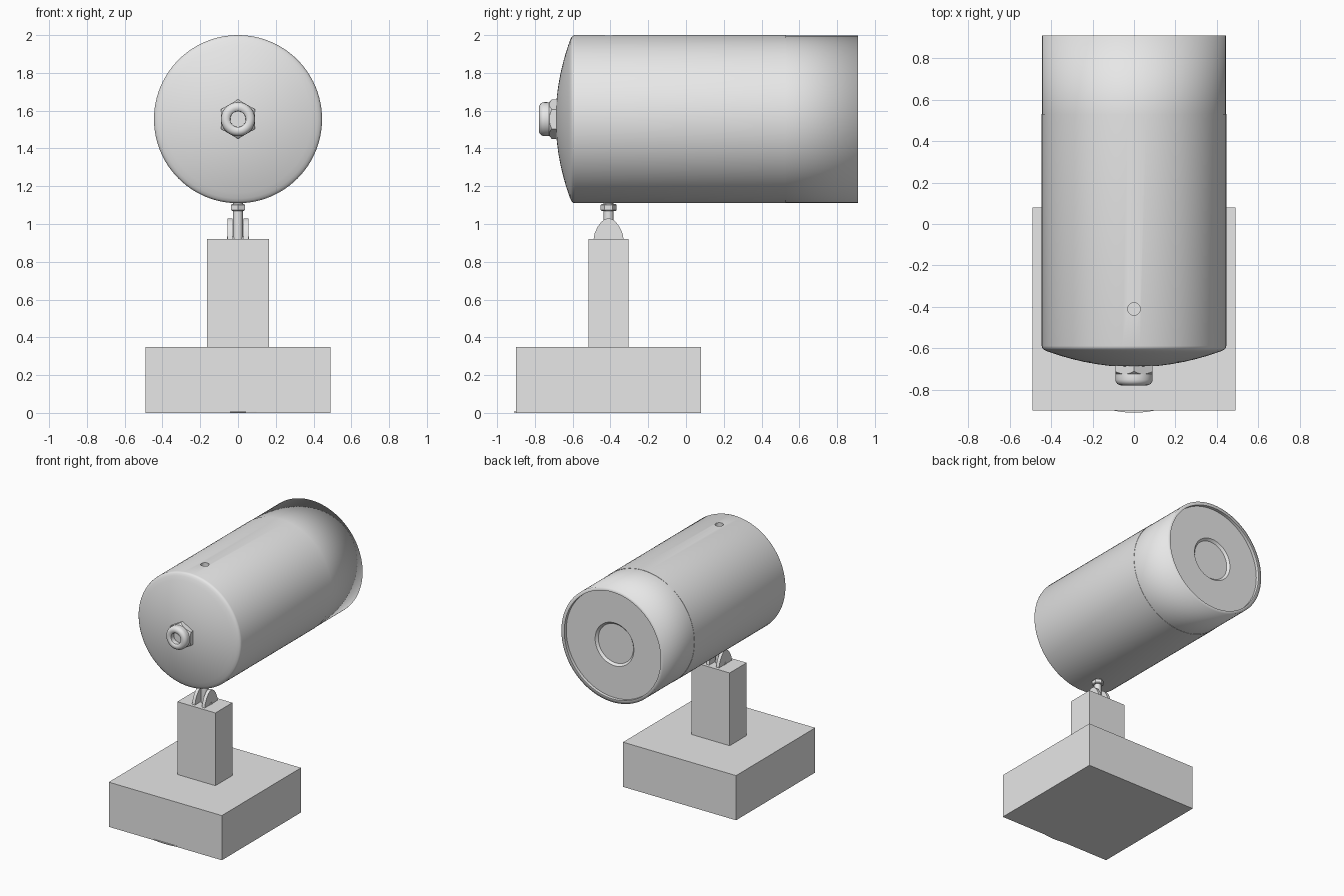
import bpy, bmesh, math
from mathutils import Matrix, Vector

if "Cube" in bpy.data.objects:
    bpy.data.objects.remove(bpy.data.objects["Cube"])

grey = bpy.data.materials.new("light_grey")
grey.diffuse_color = (0.8, 0.8, 0.8, 1)
grey.use_nodes = True
grey.node_tree.nodes["Principled BSDF"].inputs["Base Color"].default_value = grey.diffuse_color

TO_Y = Matrix.Rotation(-math.pi / 2, 4, 'X')   # lathe axis z -> y
TO_X = Matrix.Rotation(math.pi / 2, 4, 'Y')    # lathe axis z -> x
AXIS_Z = 1.555                                 # height of the housing axis
JOINT_Y = -0.41                                # mount centre


def finish(name, bm, smooth=None):
    bmesh.ops.recalc_face_normals(bm, faces=bm.faces)
    me = bpy.data.meshes.new(name)
    bm.to_mesh(me)
    bm.free()
    me.materials.append(grey)
    ob = bpy.data.objects.new(name, me)
    bpy.context.collection.objects.link(ob)
    if smooth:
        shade(ob, smooth)
    return ob


def shade(ob, angle):
    bpy.ops.object.select_all(action='DESELECT')
    ob.select_set(True)
    bpy.context.view_layer.objects.active = ob
    bpy.ops.object.shade_smooth_by_angle(angle=math.radians(angle))


def lathe(name, profile, loc, rot=Matrix(), steps=96, smooth=35):
    """Spin (radius, height) points around the local z axis."""
    bm = bmesh.new()
    rings = []
    for r, h in profile:
        if r == 0:
            rings.append([bm.verts.new((0, 0, h))] * steps)
        else:
            rings.append([bm.verts.new((r * math.cos(a), r * math.sin(a), h))
                          for a in (2 * math.pi * i / steps for i in range(steps))])
    for lo, hi in zip(rings, rings[1:]):
        for i in range(steps):
            j = (i + 1) % steps
            quad = list(dict.fromkeys((lo[i], lo[j], hi[j], hi[i])))
            if len(quad) > 2:
                bm.faces.new(quad)
    bmesh.ops.transform(bm, matrix=Matrix.Translation(loc) @ rot, verts=bm.verts)
    return finish(name, bm, smooth)


def box(name, x, y, z):
    bm = bmesh.new()
    bmesh.ops.create_cube(bm, size=1)
    for v in bm.verts:
        v.co = Vector([lo + (c + 0.5) * (hi - lo) for c, (lo, hi) in zip(v.co, (x, y, z))])
    return finish(name, bm)


def boolean(ob, cutter, mode):
    mod = ob.modifiers.new("cut", 'BOOLEAN')
    mod.object, mod.operation, mod.solver = cutter, mode, 'EXACT'
    bpy.context.view_layer.objects.active = ob
    bpy.ops.object.modifier_apply(modifier=mod.name)
    bpy.data.objects.remove(cutter)


# Base block, thin round foot and post
box("base", (-0.49, 0.49), (-0.90, 0.08), (0, 0.35))
lathe("foot_disc", [(0, 0.001), (0.49, 0.001), (0.49, 0.008), (0, 0.008)], (0, -0.42, 0))
box("post", (-0.165, 0.165), (-0.515, -0.305), (0.35, 0.92))

# Hinge lugs either side of the stem
half = [(0.08, 0.915), (0.074, 0.95), (0.058, 0.985), (0.038, 1.012), (0.018, 1.026)]
outline = half + [(0, 1.03)] + [(-y, z) for y, z in reversed(half)]
for side, x in (("left", -0.055), ("right", 0.03)):
    bm = bmesh.new()
    face = bm.faces.new([bm.verts.new((x, JOINT_Y + y, z)) for y, z in outline])
    ext = bmesh.ops.extrude_face_region(bm, geom=[face], use_keep_orig=True)
    bmesh.ops.translate(bm, vec=(0.025, 0, 0),
                        verts=[g for g in ext["geom"] if isinstance(g, bmesh.types.BMVert)])
    finish("hinge_lug_" + side, bm, 35)

# Hinge pin, stem and lock nut
lathe("hinge_pin", [(0, -0.058), (0.016, -0.058), (0.016, 0.058), (0, 0.058)],
      (0, JOINT_Y, 0.918), TO_X, 20)
lathe("mount_stem", [(0, 0.91), (0.026, 0.91), (0.026, 1.13), (0, 1.13)], (0, JOINT_Y, 0), steps=32)
lathe("lock_nut", [(0, 1.07), (0.038, 1.07), (0.043, 1.075), (0.043, 1.1), (0.038, 1.105), (0, 1.105)],
      (0, JOINT_Y, 0), Matrix.Rotation(math.pi / 6, 4, 'Z'), 6, None)

# Housing with a shallow domed end and rounded shoulder
dome = [(r, -0.69 + r * r / 2.3) for r in (0, 0.06, 0.12, 0.18, 0.24, 0.30, 0.35, 0.39, 0.42)]
body = lathe("housing", dome + [(0.434, -0.606), (0.442, -0.599), (0.445, -0.588), (0.445, 0.53), (0, 0.53)],
             (0, 0, AXIS_Z), TO_Y, smooth=None)
hole = lathe("hole_cutter", [(0, 1.96), (0.03, 1.96), (0.03, 2.1), (0, 2.1)], (0, JOINT_Y, 0), steps=32)
boolean(body, hole, 'DIFFERENCE')
shade(body, 35)

# Front hood, softly shaded over its rim
lathe("hood", [(0.443, 0.525), (0.443, 0.91), (0.418, 0.91)], (0, 0, AXIS_Z), TO_Y, smooth=180)

# Recessed front plate with the lens window
lathe("lens_plate", [(0.418, 0.91), (0.418, 0.885), (0.168, 0.885), (0.152, 0.868), (0, 0.868)],
      (0, 0, AXIS_Z), TO_Y)

# Cable gland: chamfered hex nut plus rounded collar with a bore
nut = lathe("gland_nut", [(0, -0.725), (0.104, -0.725), (0.104, -0.66), (0, -0.66)],
            (0, 0, AXIS_Z), TO_Y @ Matrix.Rotation(math.pi / 6, 4, 'Z'), 6, None)
cone = lathe("nut_chamfer_cutter", [(0, -0.735), (0.078, -0.735), (0.11, -0.705), (0.11, -0.64), (0, -0.64)],
             (0, 0, AXIS_Z), TO_Y, 48)
boolean(nut, cone, 'INTERSECT')
shade(nut, 25)
collar = [(0.088, -0.71), (0.09, -0.735)]
collar += [(0.062 + 0.028 * math.cos(a), -0.75 - 0.028 * math.sin(a))
           for a in (math.pi * i / 12 for i in range(10))]
lathe("gland_collar", collar + [(0.041, -0.765), (0.041, -0.735), (0, -0.735)],
      (0, 0, AXIS_Z), TO_Y, 48)
